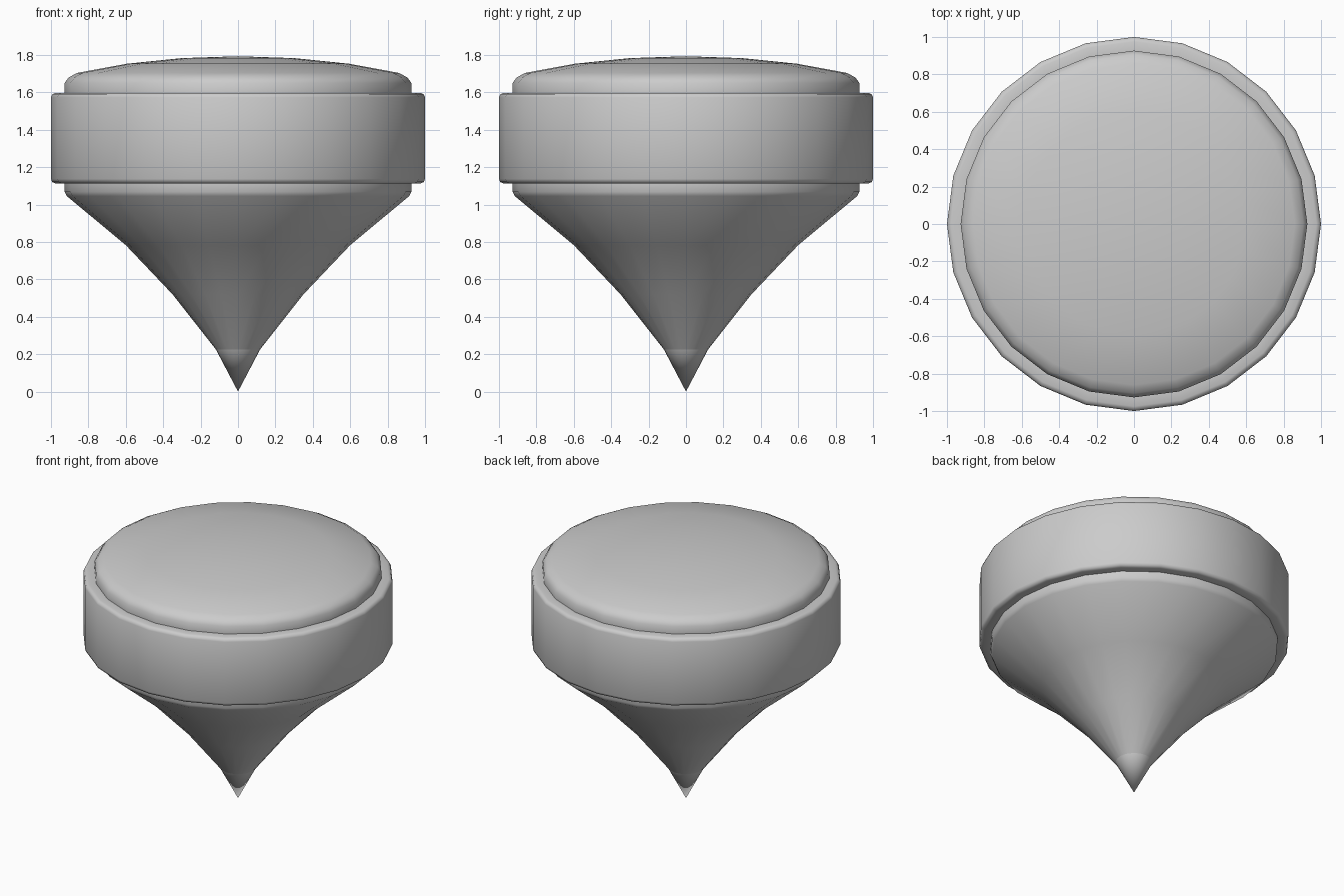
import bpy, bmesh, math

if "Cube" in bpy.data.objects:
    bpy.data.objects.remove(bpy.data.objects["Cube"])

SIDES = 24


def lathe(name, profile, sharp=40):
    """Revolve (radius, z) points, listed bottom to top, around the z axis."""
    bm = bmesh.new()
    rings = []
    for r, z in profile:
        if r == 0:
            rings.append([bm.verts.new((0, 0, z))] * SIDES)
        else:
            rings.append([bm.verts.new((r * math.cos(2 * math.pi * i / SIDES),
                                        r * math.sin(2 * math.pi * i / SIDES), z))
                          for i in range(SIDES)])
    for low, high in zip(rings, rings[1:]):
        for i in range(SIDES):
            j = (i + 1) % SIDES
            corners = list(dict.fromkeys([low[i], low[j], high[j], high[i]]))
            bm.faces.new(corners)
    mesh = bpy.data.meshes.new(name)
    bm.to_mesh(mesh)
    bm.free()
    obj = bpy.data.objects.new(name, mesh)
    bpy.context.collection.objects.link(obj)
    bpy.ops.object.select_all(action='DESELECT')
    obj.select_set(True)
    bpy.context.view_layer.objects.active = obj
    bpy.ops.object.shade_smooth_by_angle(angle=math.radians(sharp))
    return obj


# Pointed tip the top spins on
lathe("tip", [(0, 0), (0.118, 0.225)])

# Flaring lower body up to the underside of the band
lathe("lower_body", [(0.118, 0.225), (0.35, 0.52), (0.60, 0.783), (0.915, 1.045),
                     (0.927, 1.068), (0.927, 1.113)], 60)

# Wide band with chamfered rims
lathe("band", [(0.927, 1.113), (0.975, 1.113), (0.993, 1.12), (1.0, 1.137),
               (1.0, 1.573), (0.993, 1.59), (0.975, 1.597), (0.927, 1.597)], 60)

# Shallow domed cap
lathe("cap", [(0.927, 1.597), (0.927, 1.65), (0.905, 1.68), (0.86, 1.704),
              (0.594, 1.753), (0.30, 1.783), (0, 1.793)], 60)
